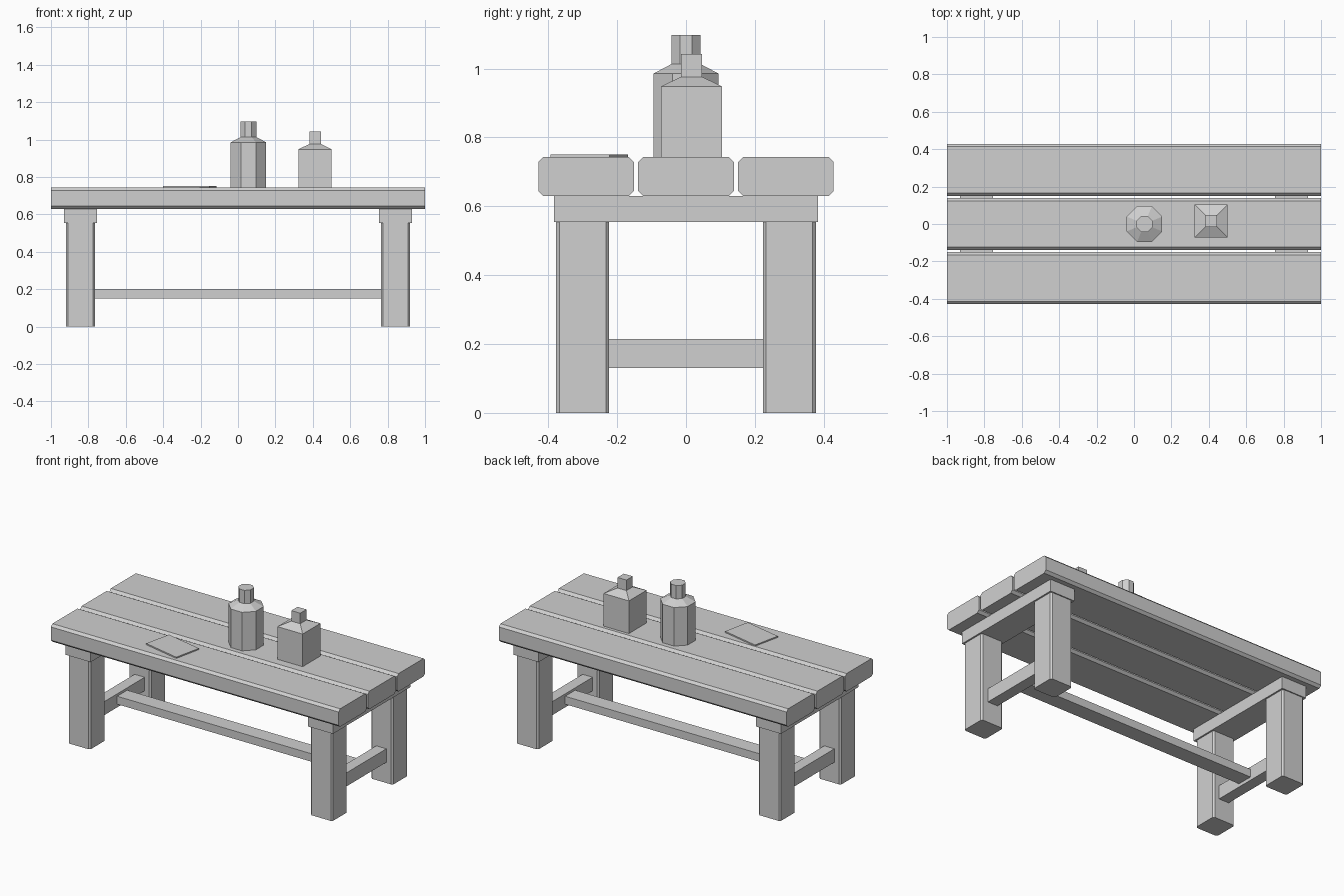
import bpy, bmesh, math
from mathutils import Matrix

if "Cube" in bpy.data.objects:
    bpy.data.objects.remove(bpy.data.objects["Cube"])

grey = bpy.data.materials.new("plain grey")
grey.diffuse_color = (0.63, 0.63, 0.63, 1)
grey.use_nodes = True
grey.node_tree.nodes["Principled BSDF"].inputs["Base Color"].default_value = grey.diffuse_color


def finish(name, bm):
    bmesh.ops.recalc_face_normals(bm, faces=bm.faces)
    mesh = bpy.data.meshes.new(name)
    bm.to_mesh(mesh)
    bm.free()
    mesh.materials.append(grey)
    obj = bpy.data.objects.new(name, mesh)
    bpy.context.collection.objects.link(obj)
    return obj


def box(name, x, y, z, chamfer=0, axis=0, turn=0):
    """Box between ranges; chamfers only the edges running along one axis."""
    bm = bmesh.new()
    bmesh.ops.create_cube(bm, size=1)
    size = [r[1] - r[0] for r in (x, y, z)]
    bmesh.ops.scale(bm, vec=size, verts=bm.verts)
    if chamfer:
        edges = [e for e in bm.edges
                 if abs((e.verts[0].co - e.verts[1].co)[axis]) > 1e-4]
        bmesh.ops.bevel(bm, geom=edges, offset=chamfer, segments=1, affect='EDGES')
    centre = [(r[0] + r[1]) / 2 for r in (x, y, z)]
    bm.transform(Matrix.Translation(centre) @ Matrix.Rotation(turn, 4, 'Z'))
    return finish(name, bm)


def bottle(name, sides, cx, cy, profile):
    """Stacked rings of (half width across flats, height), flats facing the axes."""
    bm = bmesh.new()
    rings = []
    for half, z in profile:
        r = half / math.cos(math.pi / sides)
        ring = []
        for i in range(sides):
            a = (i + 0.5) * 2 * math.pi / sides
            ring.append(bm.verts.new((cx + r * math.cos(a), cy + r * math.sin(a), z)))
        rings.append(ring)
    for low, high in zip(rings, rings[1:]):
        for i in range(sides):
            j = (i + 1) % sides
            bm.faces.new((low[i], low[j], high[j], high[i]))
    bm.faces.new(rings[0])
    bm.faces.new(rings[-1])
    return finish(name, bm)


TOP = 0.743

# three table top planks
for label, cy in (("front", -0.29), ("middle", 0), ("back", 0.29)):
    box(label + "_plank", (-1, 1), (cy - 0.139, cy + 0.139), (0.63, TOP), 0.015, 0)

# both trestle ends: beam, lower rail and two legs
for side, s in (("left", -1), ("right", 1)):
    def span(a, b):
        return tuple(sorted((s * a, s * b)))
    box(side + "_beam", span(0.755, 0.929), (-0.384, 0.384), (0.555, 0.63))
    box(side + "_cross_rail", span(0.805, 0.875), (-0.225, 0.225), (0.13, 0.215))
    for end, e in (("front", -1), ("back", 1)):
        box(f"{side}_{end}_leg", span(0.765, 0.919),
            tuple(sorted((e * 0.223, e * 0.377))), (0, 0.555), 0.01, 2)

# long stretcher between the cross rails
box("long_stretcher", (-0.805, 0.805), (-0.05, 0.05), (0.15, 0.2))

# things on the table
bottle("round_bottle", 8, 0.056, 0,
       [(0.095, TOP), (0.095, 0.985), (0.042, 1.013), (0.042, 1.097)])
bottle("square_bottle", 4, 0.412, 0.016,
       [(0.088, TOP), (0.088, 0.948), (0.031, 0.976), (0.031, 1.042)])
box("paper_sheet", (-0.384, -0.132), (-0.369, -0.193), (TOP, 0.751),
    turn=math.radians(-12.3))
